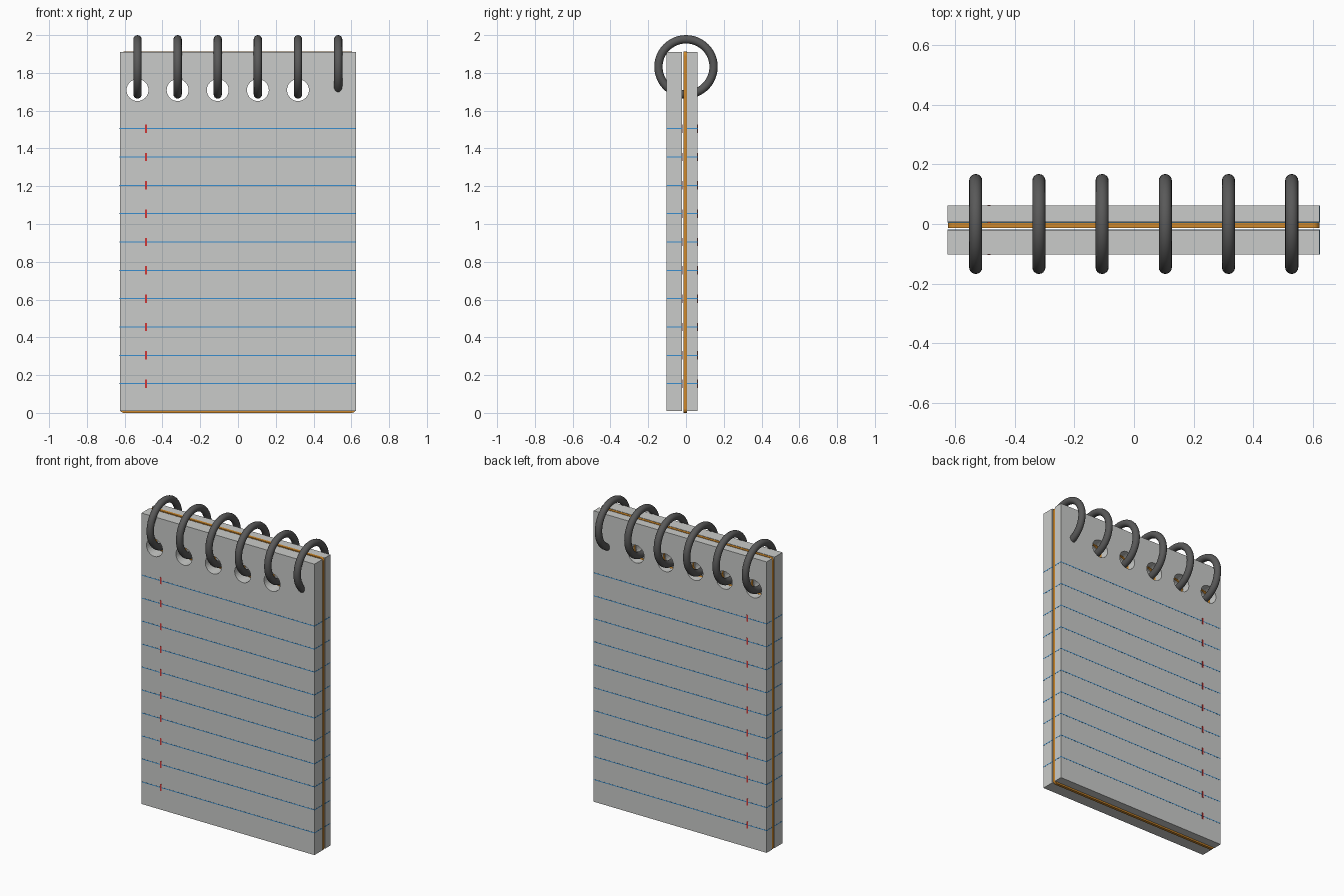
import bpy, bmesh, math

if "Cube" in bpy.data.objects:
    bpy.data.objects.remove(bpy.data.objects["Cube"])

def mat(name, c):
    m = bpy.data.materials.new(name)
    m.diffuse_color = (*c, 1)
    m.use_nodes = True
    m.node_tree.nodes["Principled BSDF"].inputs["Base Color"].default_value = m.diffuse_color
    return m

PAPER = mat("paper grey", (0.59, 0.60, 0.585))
CARD = mat("card orange", (0.62, 0.25, 0.025))
METAL = mat("ring dark grey", (0.10, 0.10, 0.10))
BLUE = mat("line blue", (0.04, 0.27, 0.62))
RED = mat("margin red", (0.62, 0.04, 0.04))

HOLES_X = [-0.532 + i * 0.2124 for i in range(6)]
HOLE_Z, HOLE_R = 1.709, 0.058
LINES_Z = [0.155 + i * 0.15 for i in range(10)]

def finish(name, bm, material):
    bmesh.ops.recalc_face_normals(bm, faces=bm.faces)
    me = bpy.data.meshes.new(name)
    bm.to_mesh(me)
    bm.free()
    me.materials.append(material)
    ob = bpy.data.objects.new(name, me)
    bpy.context.collection.objects.link(ob)
    return ob

def add_box(bm, x0, x1, y0, y1, z0, z1):
    vs = bmesh.ops.create_cube(bm, size=1)["verts"]
    for v in vs:
        v.co.x = x1 if v.co.x > 0 else x0
        v.co.y = y1 if v.co.y > 0 else y0
        v.co.z = z1 if v.co.z > 0 else z0
    return vs

# hole cutter: six cylinders along y
bm = bmesh.new()
for x in HOLES_X:
    vs = bmesh.ops.create_cone(bm, cap_ends=True, segments=32, radius1=HOLE_R,
                               radius2=HOLE_R, depth=0.6)["verts"]
    for v in vs:
        v.co = (v.co.x + x, v.co.z, v.co.y + HOLE_Z)
cutter = finish("hole_cutter", bm, PAPER)
cutter.hide_render = True
cutter.hide_viewport = True
cutter.display_type = 'WIRE'

def punch(ob):
    m = ob.modifiers.new("holes", 'BOOLEAN')
    m.operation = 'DIFFERENCE'
    m.solver = 'EXACT'
    m.object = cutter

# two page blocks, each with ruled lines and a dashed margin
for tag, y0, y1 in (("front", -0.102, -0.020), ("back", 0.006, 0.062)):
    bm = bmesh.new()
    add_box(bm, -0.626, 0.624, y0, y1, 0.01, 1.91)
    punch(finish(tag + "_pages", bm, PAPER))

    e = 0.0008
    bm = bmesh.new()
    for z in LINES_Z:
        add_box(bm, -0.626 - e, 0.624 + e, y0 - e, y1 + e, z - 0.0025, z + 0.0025)
    finish(tag + "_ruled_lines", bm, BLUE)

    e = 0.0014
    bm = bmesh.new()
    for z in LINES_Z:
        add_box(bm, -0.492, -0.482, y0 - e, y1 + e, z - 0.022, z + 0.022)
    finish(tag + "_margin_dashes", bm, RED)

# card divider with rounded corners
bm = bmesh.new()
add_box(bm, -0.625, 0.623, -0.013, 0.005, 0.0, 1.912)
corners = [ed for ed in bm.edges if abs(ed.verts[0].co.y - ed.verts[1].co.y) > 0.01]
bmesh.ops.bevel(bm, geom=corners, offset=0.02, segments=4, affect='EDGES', profile=0.5)
punch(finish("card_divider", bm, CARD))

# binding rings
for i, x in enumerate(HOLES_X):
    bpy.ops.mesh.primitive_torus_add(major_segments=48, minor_segments=16,
                                     major_radius=0.146, minor_radius=0.022,
                                     location=(x, 0, 1.832),
                                     rotation=(0, math.pi / 2, 0))
    ring = bpy.context.object
    ring.name = f"binding_ring_{i + 1}"
    ring.data.materials.append(METAL)
    bpy.ops.object.shade_smooth()
